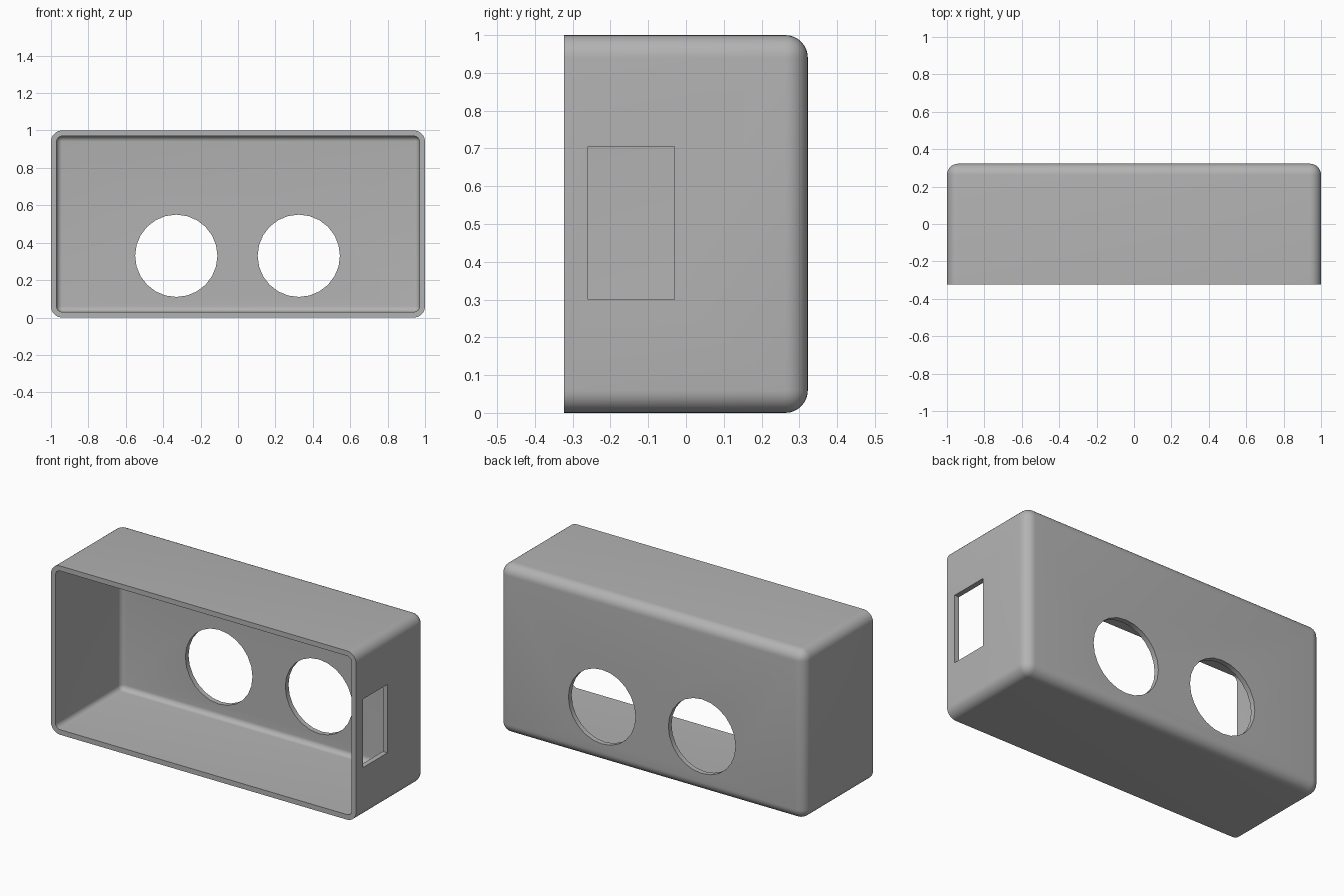
import bpy
import bmesh
from mathutils import Matrix, Vector

default = bpy.data.objects.get("Cube")
if default:
    bpy.data.objects.remove(default, do_unlink=True)

# Overall sizes
DEPTH = 0.645
WALL = 0.03
BACK = DEPTH / 2
FRONT = -DEPTH / 2

grey = bpy.data.materials.new("plain grey")
grey.use_nodes = True
colour = (0.45, 0.45, 0.45, 1)
grey.diffuse_color = colour
grey.node_tree.nodes["Principled BSDF"].inputs["Base Color"].default_value = colour


def finish(name, bm):
    bmesh.ops.recalc_face_normals(bm, faces=bm.faces)
    mesh = bpy.data.meshes.new(name)
    bm.to_mesh(mesh)
    bm.free()
    mesh.materials.append(grey)
    obj = bpy.data.objects.new(name, mesh)
    bpy.context.collection.objects.link(obj)
    return obj


def block(name, low, high, radius=0):
    """Box between two corners, rounded everywhere but around its front face."""
    low, high = Vector(low), Vector(high)
    bm = bmesh.new()
    place = Matrix.Translation((low + high) / 2) @ Matrix.Diagonal((*(high - low), 1))
    bmesh.ops.create_cube(bm, size=1, matrix=place)
    if radius:
        edges = [e for e in bm.edges if max(v.co.y for v in e.verts) > low.y + 0.01]
        bmesh.ops.bevel(bm, geom=edges, offset=radius, segments=8,
                        profile=0.5, affect='EDGES', clamp_overlap=True)
    return finish(name, bm)


def round_hole(name, x, z, radius):
    bm = bmesh.new()
    place = Matrix.Translation((x, BACK, z)) @ Matrix.Rotation(1.5707963, 4, 'X')
    bmesh.ops.create_cone(bm, cap_ends=True, segments=24, radius1=radius,
                          radius2=radius, depth=0.3, matrix=place)
    return finish(name, bm)


# Rounded shell, open at the front
case = block("case_shell", (-1, FRONT, 0), (1, BACK, 1), 0.06)

# Cavity, two round back openings and the slot in the left side
cutters = [
    block("cavity_cutter", (-1 + WALL, FRONT - 0.1, WALL),
          (1 - WALL, BACK - WALL, 1 - WALL), 0.03),
    block("side_slot_cutter", (0.9, -0.26, 0.3), (1.1, -0.03, 0.705)),
    round_hole("left_hole_cutter", 0.325, 0.33, 0.22),
    round_hole("right_hole_cutter", -0.33, 0.33, 0.22),
]
bpy.context.view_layer.objects.active = case
for cutter in cutters:
    cut = case.modifiers.new(cutter.name, 'BOOLEAN')
    cut.operation = 'DIFFERENCE'
    cut.solver = 'EXACT'
    cut.object = cutter
    bpy.ops.object.modifier_apply(modifier=cut.name)
    bpy.data.objects.remove(cutter, do_unlink=True)

# Smooth fillets with crisp rims
bpy.ops.object.select_all(action='DESELECT')
case.select_set(True)
bpy.ops.object.shade_smooth_by_angle(angle=0.4)
